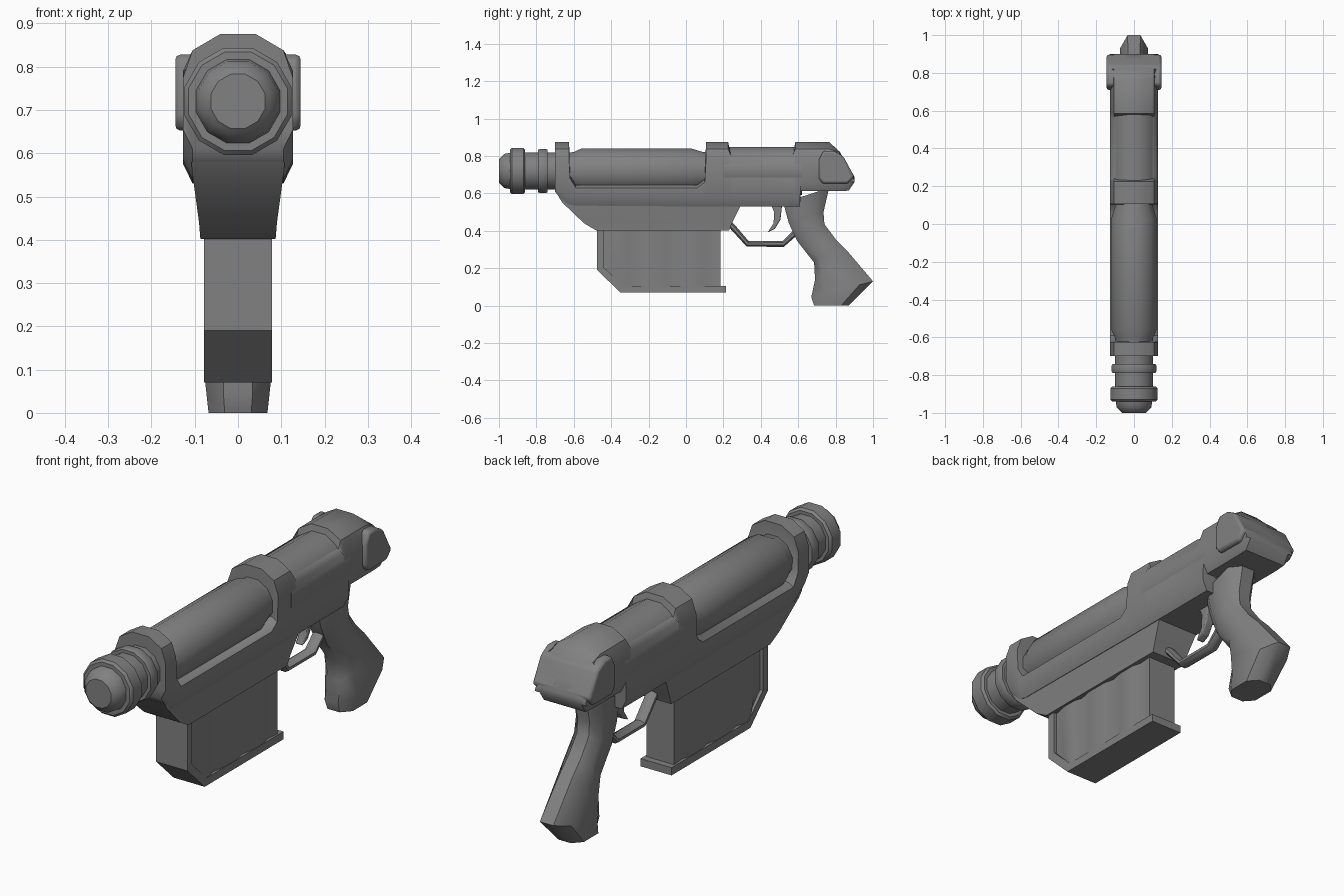
import bpy, bmesh, math
from mathutils import Vector

cube = bpy.data.objects.get("Cube")
if cube:
    bpy.data.objects.remove(cube, do_unlink=True)

grey = bpy.data.materials.new("gunmetal_grey")
grey.use_nodes = True
COLOUR = (0.22, 0.22, 0.22, 1)
grey.diffuse_color = COLOUR
grey.node_tree.nodes["Principled BSDF"].inputs["Base Color"].default_value = COLOUR


def finish(name, bm, angle=40, bevel=0):
    bmesh.ops.recalc_face_normals(bm, faces=bm.faces)
    mesh = bpy.data.meshes.new(name)
    bm.to_mesh(mesh)
    bm.free()
    mesh.materials.append(grey)
    ob = bpy.data.objects.new(name, mesh)
    bpy.context.collection.objects.link(ob)
    bpy.ops.object.select_all(action='DESELECT')
    ob.select_set(True)
    bpy.context.view_layer.objects.active = ob
    bpy.ops.object.shade_smooth_by_angle(angle=math.radians(angle))
    if bevel:
        mod = ob.modifiers.new("Bevel", 'BEVEL')
        mod.width, mod.segments = bevel, 2
        mod.limit_method = 'ANGLE'
    return ob


def loft(name, rings, angle=40, bevel=0):
    """Skin a row of closed rings and cap both ends."""
    bm = bmesh.new()
    rows = [[bm.verts.new(p) for p in ring] for ring in rings]
    n = len(rows[0])
    for a, b in zip(rows, rows[1:]):
        for i in range(n):
            j = (i + 1) % n
            bm.faces.new((a[i], a[j], b[j], b[i]))
    bm.faces.new(rows[0])
    bm.faces.new(rows[-1])
    return finish(name, bm, angle, bevel)


def lathe(name, profile, sides=12, z=0.72, angle=40):
    """Spin (y, radius) pairs about the barrel axis."""
    turn = [2 * math.pi * (i + 0.5) / sides for i in range(sides)]
    return loft(name, [[(r * math.sin(t), y, z + r * math.cos(t)) for t in turn]
                       for y, r in profile], angle)


def slab(name, outline, half, bevel=0):
    """Extrude a (y, z) side outline to both sides."""
    return loft(name, [[(x, y, z) for y, z in outline] for x in (-half, half)], 40, bevel)


def mirror_ring(half, y):
    return [(x, y, z) for x, z in half] + [(-x, y, z) for x, z in reversed(half)]


# Barrel with muzzle and cooling rings
lathe("barrel", [(-1, 0.065), (-0.99, 0.076), (-0.97, 0.095), (-0.94, 0.1),
                 (-0.94, 0.118), (-0.93, 0.128), (-0.87, 0.128), (-0.86, 0.118),
                 (-0.86, 0.103), (-0.79, 0.103), (-0.79, 0.118), (-0.78, 0.122),
                 (-0.75, 0.122), (-0.74, 0.118), (-0.74, 0.103), (-0.65, 0.103)])

# Long tube with tapered ends, carried on under the rear sight dip
lathe("receiver_tube", [(-0.64, 0.1), (-0.6, 0.105), (-0.56, 0.124), (0.03, 0.124),
                        (0.09, 0.105), (0.13, 0.105)])
lathe("bolt_tube", [(0.2, 0.132), (0.62, 0.132)])


# Receiver: cradle, front collar, centre ring and rear hood in one skin
def section(y, top, bottom, wide=0.127):
    if top > 0.86:
        upper = [(0.042, top), (0.105, 0.838), (wide, 0.775)]
    else:
        upper = [(0.042, top), (0.105, top - 0.006), (wide, top - 0.02)]
    shoulder = min(bottom + 0.045, upper[-1][1] - 0.01)
    return mirror_ring(upper + [(wide, shoulder), (0.105, bottom)], y)


loft("receiver", [section(*s) for s in (
    (-0.7, 0.875, 0.61), (-0.67, 0.875, 0.57), (-0.625, 0.875, 0.54), (-0.62, 0.7, 0.54),
    (-0.59, 0.65, 0.535), (0.06, 0.65, 0.53), (0.1, 0.68, 0.53), (0.107, 0.875, 0.53),
    (0.225, 0.875, 0.53), (0.24, 0.81, 0.53), (0.57, 0.81, 0.53), (0.585, 0.875, 0.53),
    (0.61, 0.875, 0.53), (0.613, 0.875, 0.612), (0.765, 0.875, 0.612),
    (0.82, 0.825, 0.612), (0.87, 0.745, 0.615), (0.9, 0.69, 0.66))])

# Side cheeks of the rear hood
slab("rear_cheeks", [(0.71, 0.68), (0.73, 0.652), (0.865, 0.652), (0.9, 0.69),
                     (0.84, 0.8), (0.79, 0.828), (0.735, 0.828), (0.71, 0.78)], 0.145, 0.012)

# Tapered magazine housing
loft("magazine_housing", [[(-w, f, z), (w, f, z), (w, b, z), (-w, b, z)]
                          for z, f, b, w in ((0.58, -0.68, 0.31, 0.108),
                                             (0.55, -0.66, 0.3, 0.105),
                                             (0.44, -0.545, 0.245, 0.09),
                                             (0.402, -0.48, 0.23, 0.087))])

# Magazine: bulged cells held by a front and bottom frame
cells = [(0.064, -0.46), (0.064, -0.43), (0.076, -0.38), (0.076, -0.31), (0.064, -0.27),
         (0.076, -0.21), (0.076, -0.11), (0.064, -0.06), (0.076, 0), (0.076, 0.08),
         (0.064, 0.12), (0.07, 0.185)]
plan = cells + [(-x, y) for x, y in reversed(cells)]
loft("magazine_cells", [[(x, max(y, front), z) for x, y in plan]
                        for z, front in ((0.42, -0.46), (0.2, -0.46), (0.09, -0.345))])
slab("magazine_frame", [(-0.475, 0.42), (-0.475, 0.19), (-0.35, 0.07), (0.215, 0.07),
                        (0.215, 0.105), (-0.335, 0.105), (-0.44, 0.205), (-0.44, 0.42)], 0.078)


# Pistol grip: chamfered sections between front and back points
def grip_ring(front, back, w):
    f, b = Vector((0, *front)), Vector((0, *back))
    half = [(0.45, 0), (1, 0.22), (1, 0.78), (0.45, 1)]
    loop = half + [(-x, t) for x, t in reversed(half)]
    return [f.lerp(b, t) + Vector((x * w, 0, 0)) for x, t in loop]


loft("grip", [grip_ring(*g) for g in (
    ((0.52, 0.55), (0.765, 0.63), 0.072), ((0.55, 0.44), (0.735, 0.5), 0.066),
    ((0.595, 0.345), (0.74, 0.435), 0.066), ((0.685, 0.23), (0.8, 0.355), 0.068),
    ((0.69, 0.14), (0.86, 0.295), 0.07), ((0.67, 0.045), (1, 0.13), 0.075),
    ((0.685, 0), (0.87, 0), 0.068))], 45)

# Trigger guard: round bar bent along a path
path = [(0.22, 0.45), (0.25, 0.42), (0.33, 0.33), (0.52, 0.33), (0.58, 0.385)]
rings = []
for i, (y, z) in enumerate(path):
    a, b = path[max(i - 1, 0)], path[min(i + 1, len(path) - 1)]
    along = Vector((0, b[0] - a[0], b[1] - a[1])).normalized()
    across = Vector((0, -along.z, along.y))
    rings.append([Vector((0.028 * math.cos(t), y, z)) + across * 0.017 * math.sin(t)
                  for t in (math.pi * (k + 0.5) / 4 for k in range(8))])
loft("trigger_guard", rings)

# Curved trigger
slab("trigger", [(0.45, 0.55), (0.472, 0.5), (0.468, 0.44), (0.437, 0.392),
                 (0.475, 0.41), (0.505, 0.46), (0.515, 0.55)], 0.02, 0.005)
